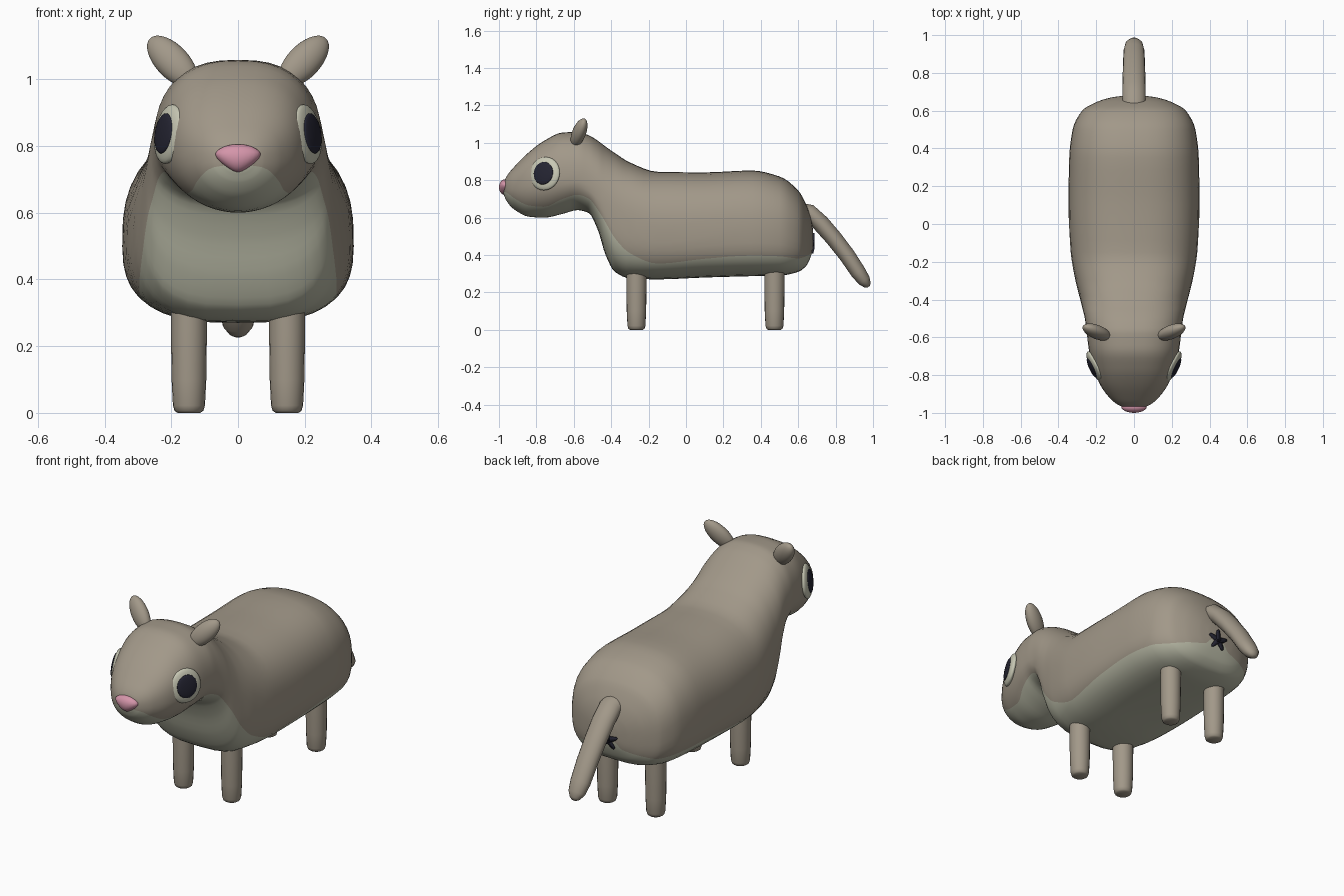
import bpy, bmesh, math
from mathutils import Vector, Matrix

if "Cube" in bpy.data.objects:
    bpy.data.objects.remove(bpy.data.objects["Cube"])


def material(name, rgb):
    m = bpy.data.materials.new(name)
    m.diffuse_color = (*rgb, 1)
    m.use_nodes = True
    m.node_tree.nodes["Principled BSDF"].inputs["Base Color"].default_value = m.diffuse_color
    return m


FUR = material("grey_brown_fur", (0.36, 0.315, 0.25))
BELLY = material("pale_belly", (0.47, 0.475, 0.37))
CREAM = material("eye_cream", (0.58, 0.58, 0.46))
DARK = material("dark_navy", (0.018, 0.018, 0.032))
PINK = material("nose_pink", (0.66, 0.30, 0.40))


def finish(name, bm, mats, recalc=True, angle=60):
    if recalc:
        bmesh.ops.recalc_face_normals(bm, faces=bm.faces)
    me = bpy.data.meshes.new(name)
    bm.to_mesh(me)
    bm.free()
    for m in mats:
        me.materials.append(m)
    ob = bpy.data.objects.new(name, me)
    bpy.context.collection.objects.link(ob)
    bpy.ops.object.select_all(action='DESELECT')
    ob.select_set(True)
    bpy.context.view_layer.objects.active = ob
    bpy.ops.object.shade_smooth_by_angle(angle=math.radians(angle))
    return ob


def loft(bm, rings, paint=None):
    """Skin closed rings of points and cap both ends."""
    vs = [[bm.verts.new(p) for p in r] for r in rings]
    n = len(vs[0])
    for a, b in zip(vs, vs[1:]):
        for i in range(n):
            j = (i + 1) % n
            f = bm.faces.new((a[i], a[j], b[j], b[i]))
            f.material_index = paint(i) if paint else 0
    bm.faces.new(vs[0])
    bm.faces.new(vs[-1])


def ellipsoid(name, centre, size, mat, rot=None, segs=28):
    bm = bmesh.new()
    bmesh.ops.create_uvsphere(bm, u_segments=segs, v_segments=16, radius=1)
    bm.transform(Matrix.Translation(centre) @ (rot or Matrix()) @ Matrix.Diagonal((*size, 1)))
    return finish(name, bm, [mat])


def frame(x, y, z):
    """Rotation matrix whose columns are the given axes."""
    return Matrix((x, y, z)).transposed().to_4x4()


# Body sections: y, top z, bottom z, half width, widest z, belly colour edge z
KEYS = [
    (-.975, .785, .725, .04, .755, .742),
    (-.96, .82, .69, .08, .755, .735),
    (-.92, .87, .645, .13, .76, .705),
    (-.84, .95, .605, .185, .78, .665),
    (-.76, 1.01, .60, .215, .79, .658),
    (-.66, 1.055, .62, .24, .80, .70),
    (-.58, 1.058, .64, .25, .80, .722),
    (-.52, 1.04, .625, .257, .77, .702),
    (-.47, 1.01, .53, .267, .72, .64),
    (-.43, .98, .40, .277, .66, .575),
    (-.38, .945, .31, .29, .60, .49),
    (-.30, .895, .275, .31, .56, .41),
    (-.15, .845, .27, .335, .53, .354),
    (.10, .842, .28, .347, .52, .38),
    (.35, .852, .287, .343, .52, .397),
    (.50, .82, .29, .325, .52, .393),
    (.60, .745, .31, .275, .51, .382),
    (.645, .665, .345, .20, .50, .395),
    (.67, .59, .40, .12, .49, .412),
    (.68, .53, .44, .05, .485, .45),
]


def slope(i, c):
    """Monotone slope of column c at key i."""
    if i == 0 or i == len(KEYS) - 1:
        a, b = (KEYS[0], KEYS[1]) if i == 0 else (KEYS[-2], KEYS[-1])
        return (b[c] - a[c]) / (b[0] - a[0])
    p, k, q = KEYS[i - 1:i + 2]
    d0, d1 = (k[c] - p[c]) / (k[0] - p[0]), (q[c] - k[c]) / (q[0] - k[0])
    return 0 if d0 * d1 <= 0 else 2 * d0 * d1 / (d0 + d1)


def section(i, t):
    a, b = KEYS[i], KEYS[i + 1]
    h = b[0] - a[0]
    out = [a[0] + h * t]
    for c in range(1, 6):
        out.append((2*t**3 - 3*t*t + 1) * a[c] + (t**3 - 2*t*t + t) * h * slope(i, c)
                   + (3*t*t - 2*t**3) * b[c] + (t**3 - t*t) * h * slope(i + 1, c))
    return out


LOW, HIGH = 7, 14   # segments below and above the colour edge, per side


def ring(y, top, bot, hw, zm, zb):
    low_n = 2 + min(1, max(0, (y + .6) / .2))
    up_n = 2.5
    s = min(.97, max(0, (zm - zb) / (zm - bot)))
    edge = -math.asin(s ** (low_n / 2))
    angles = [-math.pi/2 + (edge + math.pi/2) * k / LOW for k in range(LOW)]
    angles += [edge + (math.pi/2 - edge) * k / HIGH for k in range(HIGH + 1)]
    half = []
    for a in angles:
        n = low_n if a < 0 else up_n
        c, sn = max(0, math.cos(a)), abs(math.sin(a))
        z = zm + (top - zm) * sn ** (2/n) if a >= 0 else zm - (zm - bot) * sn ** (2/n)
        half.append(Vector((hw * c ** (2/n), y, z)))
    return half + [Vector((-p.x, p.y, p.z)) for p in half[-2:0:-1]]


# Body and head in one skin, with pale underside
rings = [ring(*section(i, t / 4)) for i in range(len(KEYS) - 1) for t in range(4)]
rings.append(ring(*KEYS[-1]))
total = len(rings[0])
bm = bmesh.new()
loft(bm, rings, lambda i: 1 if i < LOW or i >= total - LOW else 0)
body = finish("body", bm, [FUR, BELLY], angle=80)

# Legs: round posts with softened feet
for side, sx in (("right", 1), ("left", -1)):
    for end, y in (("front", -.265), ("back", .473)):
        prof = [(.034, 0), (.043, .006), (.048, .022), (.052, .10), (.054, .25), (.054, .42)]
        bm = bmesh.new()
        loft(bm, [[(sx * .147 + r * math.cos(k * math.pi / 10), y + r * math.sin(k * math.pi / 10), z)
                   for k in range(20)] for r, z in prof])
        finish(f"{end}_leg_{side}", bm, [FUR])

# Tail: tapering tube hanging behind
path = [(.58, .64, .06), (.66, .625, .062), (.72, .57, .062), (.79, .49, .06), (.86, .40, .058),
        (.92, .31, .055), (.953, .263, .046), (.97, .24, .028), (.977, .231, .012)]
bm = bmesh.new()
tail = []
for i, (y, z, r) in enumerate(path):
    p, q = path[max(0, i - 1)], path[min(len(path) - 1, i + 1)]
    d = Vector((0, q[0] - p[0], q[1] - p[1])).normalized()
    up = Vector((0, -d.z, d.y))
    tail.append([Vector((r * math.cos(a), y, z)) + up * (.76 * r * math.sin(a))
                 for a in (k * math.pi / 9 for k in range(18))])
loft(bm, tail)
finish("tail", bm, [FUR])

# Ears and eyes
for side, sx in (("right", 1), ("left", -1)):
    along = Vector((sx * .66, .30, .69)).normalized()
    thin = (Vector((0, 1, 0)) - along * along.y).normalized()
    rot = frame(thin.cross(along), thin, along)
    ellipsoid(f"ear_{side}", (sx * .197, -.572, 1.053), (.05, .036, .1), FUR, rot)

    out = Vector((sx * .89, -.42, .14)).normalized()
    flat = Vector((0, 0, 1)).cross(out).normalized()
    rot = frame(flat, out.cross(flat), out)
    c = Vector((sx * .207, -.755, .835))
    ellipsoid(f"eye_white_{side}", c, (.088, .09, .024), CREAM, rot)
    ellipsoid(f"pupil_{side}", c + out * .018, (.057, .061, .011), DARK, rot)

# Nose: rounded wedge, wide at the top
bm = bmesh.new()
bmesh.ops.create_uvsphere(bm, u_segments=24, v_segments=14, radius=1)
for v in bm.verts:
    w = .75 + .35 * v.co.z if v.co.z < .4 else .89
    v.co = Vector((v.co.x * .083 * w, -.968 + v.co.y * .032, .763 + v.co.z * .042))
finish("nose", bm, [PINK])

# Star mark under the tail, laid on the rump
bm = bmesh.new()
for k in range(5):
    a = math.pi / 2 + k * math.tau / 5
    d = Vector((math.cos(a), 0, math.sin(a)))
    s = Vector((-d.z, 0, d.x))
    rows = []
    for t, w in ((0, .016), (.02, .014), (.04, .011), (.055, .008), (.062, .003)):
        p = Vector((0, .70, .455)) + d * t
        rows.append((bm.verts.new(p - s * w), bm.verts.new(p + s * w)))
    for r0, r1 in zip(rows, rows[1:]):
        f = bm.faces.new((r0[0], r0[1], r1[1], r1[0]))
        f.normal_update()
        if f.normal.y < 0:
            f.normal_flip()
star = finish("rump_star", bm, [DARK], recalc=False)
wrap = star.modifiers.new("wrap", 'SHRINKWRAP')
wrap.target = body
wrap.wrap_mode = 'OUTSIDE_SURFACE'
wrap.offset = .008
thick = star.modifiers.new("thick", 'SOLIDIFY')
thick.thickness = .009
